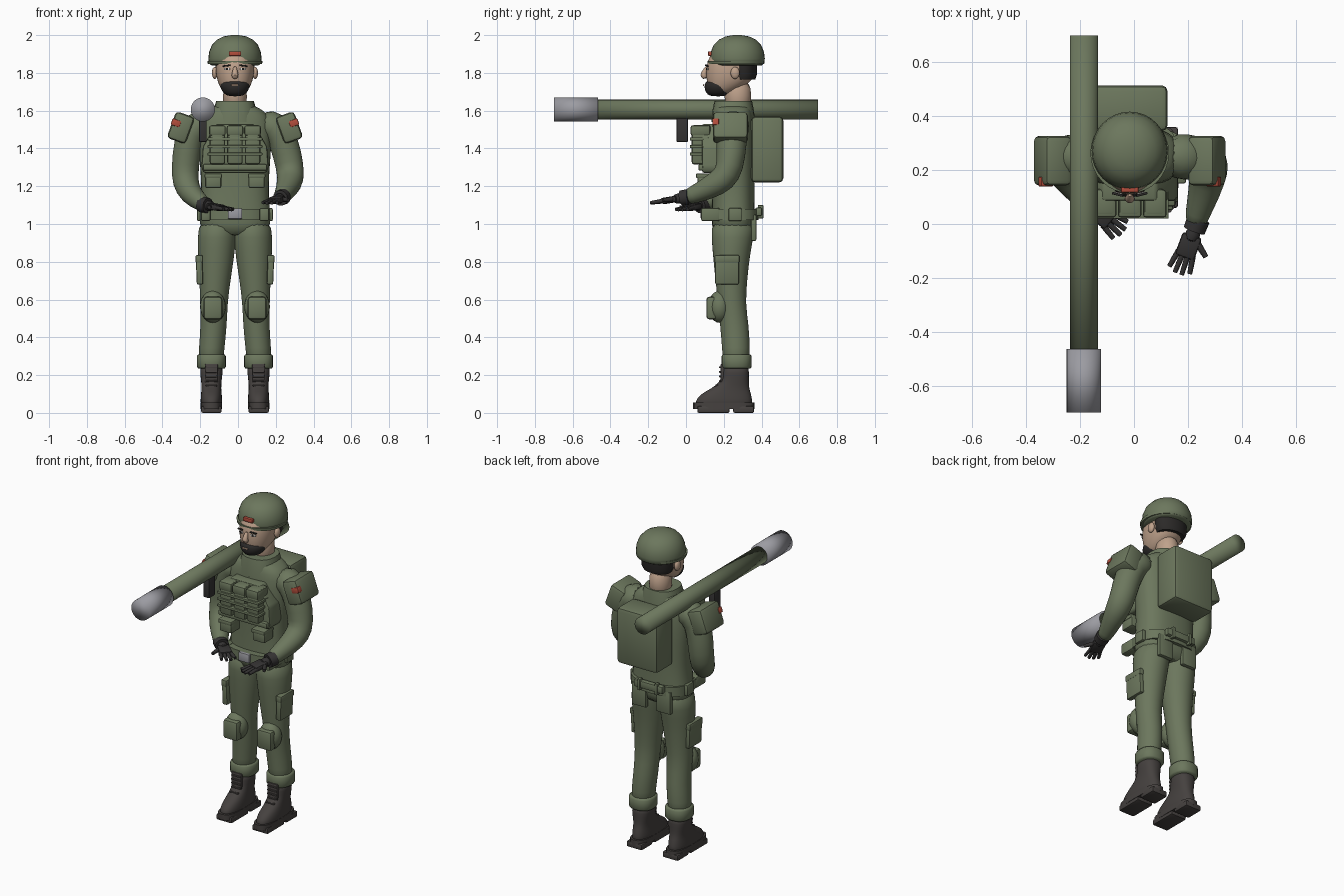
import bpy, bmesh, math
from mathutils import Vector, Matrix, Euler

cube = bpy.data.objects.get("Cube")
if cube:
    bpy.data.objects.remove(cube, do_unlink=True)

CENTRE = -0.016  # body axis


def material(name, *rgb):
    m = bpy.data.materials.new(name)
    m.use_nodes = True
    m.diffuse_color = (*rgb, 1)
    m.node_tree.nodes["Principled BSDF"].inputs["Base Color"].default_value = (*rgb, 1)
    return m


GREEN = material("olive cloth", .15, .185, .11)
SKIN = material("skin", .52, .36, .26)
BOOT = material("boot leather", .06, .053, .05)
GLOVE = material("dark glove", .035, .033, .033)
HAIR = material("dark hair", .025, .023, .022)
RED = material("red patch", .45, .075, .045)
METAL = material("grey metal", .33, .33, .36)
WHITE = material("eye white", .75, .72, .68)


def finish(name, bm, mat, sub=0, angle=40):
    bmesh.ops.recalc_face_normals(bm, faces=bm.faces)
    me = bpy.data.meshes.new(name)
    bm.to_mesh(me)
    bm.free()
    for p in me.polygons:
        p.use_smooth = True
    me.set_sharp_from_angle(angle=math.radians(angle))
    me.materials.append(mat)
    ob = bpy.data.objects.new(name, me)
    ob.location.x = CENTRE
    bpy.context.collection.objects.link(ob)
    if sub:
        ob.modifiers.new("Smooth", "SUBSURF").levels = sub
        ob.modifiers["Smooth"].render_levels = sub
    return ob


def box(name, c, size, mat=GREEN, bevel=.008, rot=(0, 0, 0)):
    bm = bmesh.new()
    bmesh.ops.create_cube(bm, size=1)
    bmesh.ops.scale(bm, vec=size, verts=bm.verts)
    if bevel:
        bmesh.ops.bevel(bm, geom=bm.edges[:], offset=bevel, segments=2, profile=.5, affect='EDGES')
    bm.transform(Matrix.Translation(c) @ Euler(rot).to_matrix().to_4x4())
    return finish(name, bm, mat)


def ball(name, c, radii, mat):
    bm = bmesh.new()
    bmesh.ops.create_uvsphere(bm, u_segments=20, v_segments=12, radius=1)
    bm.transform(Matrix.Translation(c) @ Matrix.Diagonal((*radii, 1)))
    return finish(name, bm, mat)


def skin_rings(name, rings, mat, sub, angle):
    bm = bmesh.new()
    loops = [[bm.verts.new(p) for p in ring] for ring in rings]
    n = len(loops[0])
    for a, b in zip(loops, loops[1:]):
        for i in range(n):
            bm.faces.new((a[i], a[(i + 1) % n], b[(i + 1) % n], b[i]))
    bm.faces.new(loops[0][::-1])
    bm.faces.new(loops[-1])
    return finish(name, bm, mat, sub, angle)


def circle(n, power=2):
    pts = []
    for i in range(n):
        a = 2 * math.pi * i / n
        pts.append([math.copysign(abs(v) ** (2 / power), v) for v in (math.cos(a), math.sin(a))])
    return pts


def stack(name, rows, mat=GREEN, power=2, sub=1, angle=60, n=20):
    """Horizontal rings: x, y, z, radius x, radius y."""
    rings = [[(x + u * rx, y + v * ry, z) for u, v in circle(n, power)] for x, y, z, rx, ry in rows]
    return skin_rings(name, rings, mat, sub, angle)


def limb(name, path, mat=GREEN, sub=1, angle=60, n=14):
    """Rings square to a path: x, y, z, radius."""
    pts = [Vector(p[:3]) for p in path]
    u = Vector((.1, 1, .05))
    rings = []
    for i, p in enumerate(pts):
        t = (pts[min(i + 1, len(pts) - 1)] - pts[max(i - 1, 0)]).normalized()
        u = (u - t * u.dot(t)).normalized()
        w = t.cross(u)
        rings.append([p + (u * a + w * b) * path[i][3] for a, b in circle(n)])
    return skin_rings(name, rings, mat, sub, angle)


def hand(side, wrist, tip, s):
    w, e = Vector(wrist), Vector(tip)
    d = (e - w).normalized()
    size = (e - w).length
    inward = d.cross(Vector((0, 0, 1))).normalized() * -s
    limb(side + "_glove_cuff", [(*(w - d * .03), .043), (*(w + d * .015), .041)], GLOVE, sub=0)
    limb(side + "_wrist", [(*(w - d * .01), .03), (*(w + d * size * .35), .03)], GLOVE)
    yaw = math.atan2(d.y, d.x)
    box(side + "_palm", w + d * size * .4, (size * .45, .075, .032), GLOVE, .01, (0, -math.asin(d.z), yaw))
    for k in range(4):
        a = w + d * size * .55 + inward * (k - 1.5) * .019
        b = w + d * size * (1 - .07 * abs(k - 1.5)) + inward * (k - 1.5) * .027
        limb(f"{side}_finger_{k + 1}", [(*a, .011), (*((a + b) / 2), .0105), (*b, .009)], GLOVE, 0, n=8)
    a = w + d * size * .3 + inward * .03
    limb(side + "_thumb", [(*a, .013), (*(a + inward * .045 + d * .035), .01)], GLOVE, 0, n=8)


# Torso, collar and belt
stack("jacket", [(0, .25, .93, .14, .1), (0, .25, 1.0, .2, .118), (0, .25, 1.08, .185, .115),
                 (0, .25, 1.2, .178, .113), (0, .25, 1.35, .19, .117), (0, .25, 1.5, .2, .115),
                 (0, .25, 1.58, .185, .105), (0, .25, 1.62, .12, .095), (0, .25, 1.635, .08, .08)], power=2.5)
stack("collar", [(0, .25, 1.54, .125, .115), (0, .25, 1.6, .115, .11), (0, .25, 1.65, .1, .1)], power=2.4, sub=0)
stack("belt", [(0, .24, 1.02, .185, .145), (0, .24, 1.08, .185, .145)], power=2.8, sub=0)
box("belt_buckle", (0, .088, 1.055), (.075, .02, .055), METAL, .005)
box("rear_belt_pack", (0, .385, 1.065), (.2, .035, .045))

# Chest rig
bm = bmesh.new()
outline = [(.165, 1.27), (.178, 1.3), (.17, 1.41), (.1, 1.53)]
outline += [(-x, z) for x, z in reversed(outline)]
face = bm.faces.new([bm.verts.new((x, .085, z)) for x, z in outline])
out = bmesh.ops.extrude_face_region(bm, geom=[face])
bmesh.ops.translate(bm, vec=(0, .12, 0), verts=[v for v in out["geom"] if isinstance(v, bmesh.types.BMVert)])
bmesh.ops.bevel(bm, geom=bm.edges[:], offset=.012, segments=2, profile=.5, affect='EDGES')
finish("chest_plate", bm, GREEN)
for k in (-1, 0, 1):
    box(f"chest_pouch_{k + 2}", (k * .093, .08, 1.42), (.082, .1, .21), bevel=.014)
    box(f"chest_pouch_flap_{k + 2}", (k * .093, .076, 1.495), (.088, .104, .055), bevel=.012)
for k, z in enumerate((1.37, 1.41, 1.45)):
    box(f"chest_strap_{k + 1}", (0, .07, z), (.29, .1, .016), bevel=.004)
box("chest_lower_bar", (0, .1, 1.3), (.34, .07, .035), bevel=.01)

# Backpack
box("backpack", (0, .43, 1.395), (.282, .17, .35), bevel=.022)

# Neck and head
stack("neck", [(0, .275, 1.6, .068, .072), (0, .275, 1.68, .062, .07), (0, .27, 1.76, .065, .075)], SKIN)
stack("head", [(0, .18, 1.685, .045, .05), (0, .195, 1.705, .068, .075), (0, .22, 1.74, .088, .108),
               (0, .235, 1.78, .1, .13), (0, .238, 1.83, .105, .132), (0, .245, 1.89, .1, .125),
               (0, .25, 1.94, .06, .08)], SKIN, power=2.2)
stack("beard", [(0, .17, 1.675, .038, .045), (0, .175, 1.695, .065, .072), (0, .178, 1.725, .08, .083),
                (0, .178, 1.752, .077, .077), (0, .18, 1.762, .05, .06)], HAIR)
stack("rear_hair", [(0, .305, 1.765, .088, .062), (0, .307, 1.79, .101, .068), (0, .305, 1.87, .106, .07)], HAIR, sub=0)
limb("nose", [(0, .112, 1.835, .009), (0, .1, 1.81, .013), (0, .09, 1.79, .02), (0, .105, 1.77, .016)], SKIN)
box("mouth", (0, .093, 1.735), (.04, .008, .01), SKIN, .003)
for side, s in (("left", 1), ("right", -1)):
    ball(side + "_ear", (s * .107, .26, 1.8), (.015, .024, .032), SKIN)
    box(side + "_eye", (s * .042, .113, 1.82), (.032, .008, .012), WHITE, .003, (0, 0, s * .25))
    box(side + "_pupil", (s * .042, .109, 1.82), (.012, .006, .012), HAIR, .002, (0, 0, s * .25))
    box(side + "_eyebrow", (s * .045, .11, 1.838), (.042, .009, .008), HAIR, .002, (0, s * .12, s * .25))

# Helmet
dome = [(.125, 1.84), (.138, 1.85), (.141, 1.875), (.137, 1.91), (.122, 1.948), (.095, 1.976), (.06, 1.993), (.02, 2.0)]
stack("helmet", [(0, .272, z, r, r * 1.03) for r, z in dome], sub=0, n=32)
stack("helmet_rim", [(0, .264, 1.848, .144, .148), (0, .264, 1.864, .146, .15)], sub=0, n=32)
box("helmet_patch", (0, .128, 1.902), (.065, .022, .024), RED, .004)

for side, s in (("left", 1), ("right", -1)):
    # Shoulder pad and patch
    tilt = Euler((0, -s * .35, 0))
    pad = Vector((s * .287, .235, 1.51))
    box(side + "_shoulder_pad", pad, (.105, .185, .15), bevel=.02, rot=tilt)
    local = Vector((s * .032, -.078, .015))
    local.rotate(tilt)
    box(side + "_shoulder_patch", pad + local, (.05, .036, .036), RED, .006, tilt)

    # Belt, waist and rear pouches
    box(side + "_waist_pouch", (s * .115, .105, 1.225), (.085, .09, .07), bevel=.01)
    box(side + "_waist_pouch_flap", (s * .115, .1, 1.255), (.092, .095, .025), bevel=.007)
    box(side + "_belt_pouch", (s * .155, .13, 1.05), (.05, .1, .07), bevel=.01)
    box(side + "_hip_pouch", (s * .185, .26, 1.05), (.03, .07, .07), bevel=.008)
    box(side + "_rear_pocket", (s * .085, .358, .98), (.1, .028, .14), bevel=.007)
    box(side + "_belt_loop", (s * .06, .395, 1.065), (.018, .03, .07), bevel=.004)

    # Trousers
    stack(side + "_leg", [(s * .128, .265, .25, .068, .072), (s * .124, .265, .34, .068, .074),
                          (s * .112, .257, .46, .07, .077), (s * .112, .242, .58, .073, .073),
                          (s * .106, .24, .7, .083, .085), (s * .1, .24, .82, .096, .097),
                          (s * .096, .246, .93, .104, .113), (s * .09, .25, 1.03, .1, .118)])
    stack(side + "_trouser_cuff", [(s * .125, .268, z, r, r + .003) for z, r in
                                   ((.235, .07), (.245, .077), (.3, .077), (.31, .07))], power=2.4, sub=0)
    box(side + "_thigh_pocket", (s * .188, .217, .755), (.034, .125, .15), bevel=.008, rot=(0, s * .04, 0))
    box(side + "_thigh_pocket_flap", (s * .19, .217, .815), (.038, .132, .04), bevel=.007)
    ball(side + "_knee_cushion", (s * .117, .178, .562), (.068, .06, .085), GREEN)
    box(side + "_knee_plate", (s * .117, .135, .555), (.1, .055, .12), bevel=.016)

    # Boots
    x = s * .125
    stack(side + "_boot", [(x, .2, .03, .056, .155), (x, .2, .06, .058, .152), (x, .208, .095, .056, .14),
                           (x, .235, .13, .052, .1), (x, .258, .165, .054, .075), (x, .262, .21, .06, .072),
                           (x, .262, .26, .062, .072)], BOOT, power=2.4)
    stack(side + "_sole", [(x, .2, z, .057, .162) for z in (.02, .055)], BOOT, power=3, sub=0)
    box(side + "_heel", (x, .305, .018), (.108, .11, .036), BOOT)
    box(side + "_tread", (x, .145, .018), (.108, .17, .036), BOOT)
    box(side + "_boot_tongue", (x, .193, .2), (.07, .02, .12), BOOT, .006)
    for k in range(5):
        box(f"{side}_lace_{k + 1}", (x, .184 - max(0, 1 - k) * .02, .145 + k * .024), (.062, .018, .009), BOOT, .003)

# Arms and hands
limb("left_arm", [(.13, .255, 1.53, .085), (.215, .25, 1.525, .088), (.262, .24, 1.43, .082), (.292, .235, 1.3, .076),
                  (.295, .2, 1.235, .074), (.278, .12, 1.19, .062), (.25, .03, 1.15, .046), (.245, 0, 1.14, .04)])
hand("left", (.245, -.01, 1.14), (.178, -.19, 1.11), 1)
limb("right_arm", [(-.13, .255, 1.53, .085), (-.215, .25, 1.525, .088), (-.25, .245, 1.43, .08), (-.264, .25, 1.3, .074),
                   (-.264, .235, 1.22, .073), (-.235, .175, 1.155, .062), (-.175, .1, 1.11, .045), (-.16, .085, 1.1, .04)])
hand("right", (-.155, .08, 1.1), (-.02, -.035, 1.075), -1)

# Shoulder launcher
LX, LZ = -.17, 1.606
limb("launch_tube", [(LX, y, LZ, .052) for y in (.7, .1, -.47)], GREEN, 0, 180, 32)
limb("launch_muzzle", [(LX, y, LZ, .064) for y in (-.465, -.7)], METAL, 0, 180, 32)
box("launcher_grip", (LX, -.02, 1.5), (.04, .06, .13), GLOVE, .004)
